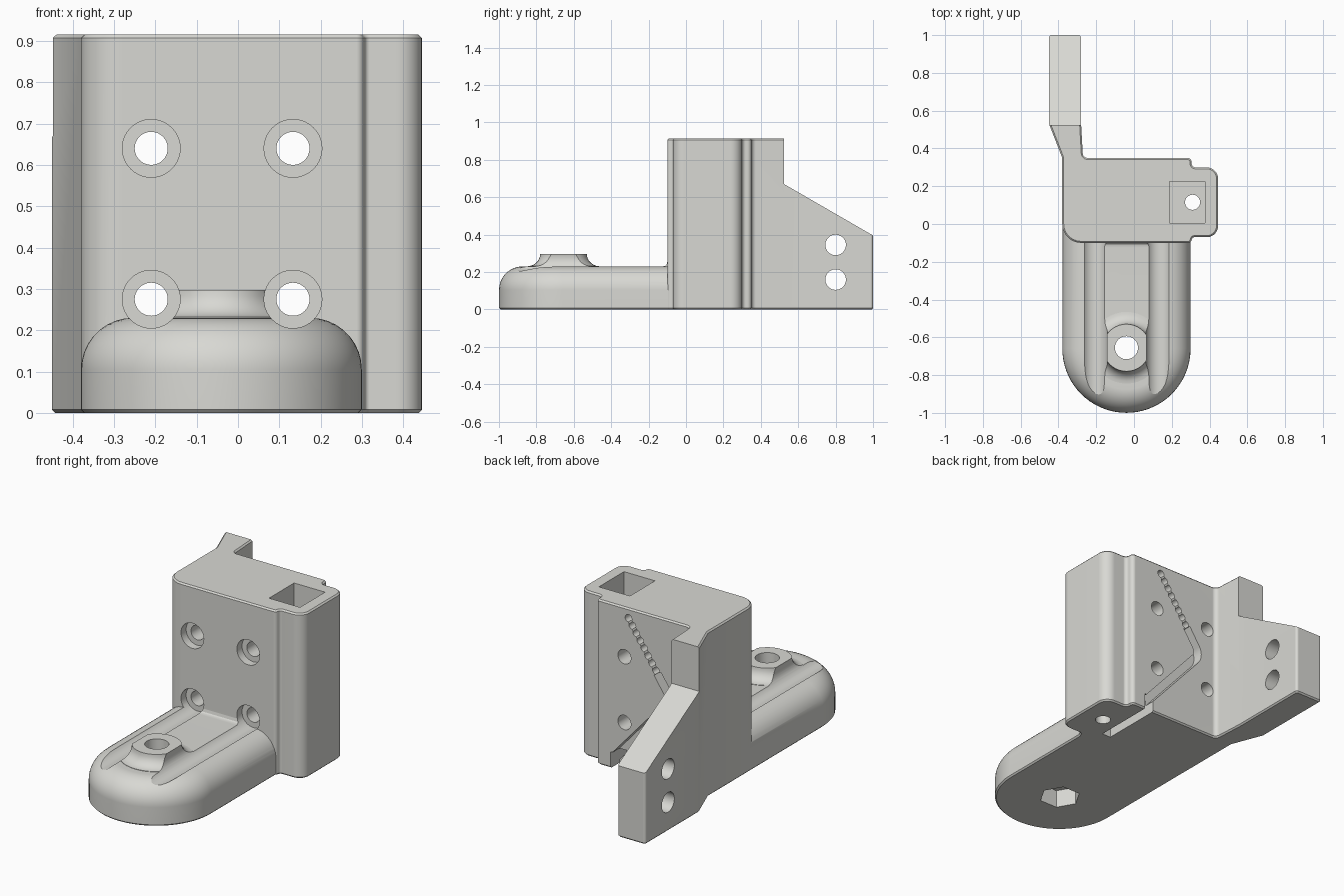
import bpy, bmesh, math
from mathutils import Vector

cube = bpy.data.objects.get("Cube")
if cube:
    bpy.data.objects.remove(cube)

grey = bpy.data.materials.new("warm_grey_plastic")
grey.use_nodes = True
color = (0.69, 0.69, 0.655, 1)
grey.diffuse_color = color
grey.node_tree.nodes["Principled BSDF"].inputs["Base Color"].default_value = color


def loft(name, rings):
    """Closed solid through rings of equal point count."""
    bm = bmesh.new()
    loops = [[bm.verts.new(p) for p in ring] for ring in rings]
    n = len(loops[0])
    for a, b in zip(loops, loops[1:]):
        for i in range(n):
            j = (i + 1) % n
            bm.faces.new((a[i], a[j], b[j], b[i]))
    bm.faces.new(loops[0][::-1])
    bm.faces.new(loops[-1])
    bmesh.ops.recalc_face_normals(bm, faces=bm.faces[:])
    mesh = bpy.data.meshes.new(name)
    bm.to_mesh(mesh)
    bm.free()
    mesh.materials.append(grey)
    ob = bpy.data.objects.new(name, mesh)
    bpy.context.collection.objects.link(ob)
    return ob


def prism(name, pts, lo, hi, axis='Z'):
    place = {'X': lambda p, d: (d, p[0], p[1]),
             'Y': lambda p, d: (p[0], d, p[1]),
             'Z': lambda p, d: (p[0], p[1], d)}[axis]
    return loft(name, [[place(p, d) for p in pts] for d in (lo, hi)])


def circle(cx, cy, r, n=40):
    return [(cx + r * math.cos(math.tau * i / n), cy + r * math.sin(math.tau * i / n))
            for i in range(n)]


def rect(x0, x1, y0, y1):
    return [(x0, y0), (x1, y0), (x1, y1), (x0, y1)]


def rounded(corners, steps=7):
    """Replace each (x, y, radius) corner with an arc."""
    out = []
    for i, (x, y, r) in enumerate(corners):
        p = Vector((x, y))
        if r == 0:
            out.append((x, y))
            continue
        nxt = corners[(i + 1) % len(corners)]
        a = (Vector(corners[i - 1][:2]) - p).normalized()
        b = (Vector(nxt[:2]) - p).normalized()
        half = a.angle(b) / 2
        centre = p + (a + b).normalized() * r / math.sin(half)
        u = p + a * r / math.tan(half) - centre
        v = p + b * r / math.tan(half) - centre
        sweep = math.atan2(u.x * v.y - u.y * v.x, u.dot(v))
        start = math.atan2(u.y, u.x)
        for k in range(steps + 1):
            t = start + sweep * k / steps
            out.append((centre.x + r * math.cos(t), centre.y + r * math.sin(t)))
    return out


def inset(pts, d):
    """Shrink a counter-clockwise outline by d."""
    out = []
    for i, p in enumerate(pts):
        p = Vector(p)
        a = (p - Vector(pts[i - 1])).normalized()
        b = (Vector(pts[(i + 1) % len(pts)]) - p).normalized()
        na, nb = Vector((-a.y, a.x)), Vector((-b.y, b.x))
        q = p + (na + nb) * d / (1 + na.dot(nb))
        out.append((q.x, q.y))
    return out


def strip(path, w):
    """Outline of a band of half width w along an open path."""
    left, right = [], []
    for i, p in enumerate(path):
        a, b = path[max(i - 1, 0)], path[min(i + 1, len(path) - 1)]
        d = Vector((b[0] - a[0], b[1] - a[1])).normalized() * w
        left.append((p[0] - d.y, p[1] + d.x))
        right.append((p[0] + d.y, p[1] - d.x))
    return left + right[::-1]


def combine(target, tool, operation='DIFFERENCE'):
    tool.hide_render = True
    mod = target.modifiers.new("combine", 'BOOLEAN')
    mod.operation, mod.solver, mod.object = operation, 'EXACT', tool
    bpy.context.view_layer.objects.active = target
    bpy.ops.object.modifier_apply(modifier=mod.name)
    bpy.data.objects.remove(tool)


# Upright block with side column and rear arm, from one plan outline
plan = rounded([
    (-.38, -.10, .10), (.30, -.10, .018), (.31, -.07, .012), (.445, -.07, .06),
    (.445, .30, .06), (.305, .30, .02), (.305, .35, .022), (-.27, .35, .025),
    (-.28, .53, 0), (-.28, 1, .014), (-.45, 1, .014), (-.45, .53, 0), (-.38, .35, 0)])
EDGE, HEIGHT = .008, .915
small = inset(plan, EDGE)
bracket = loft("mounting_bracket", [
    [(*p, z) for p in ring] for ring, z in
    ((small, 0), (plan, EDGE), (plan, HEIGHT - EDGE), (small, HEIGHT))])

# Sloped top of the rear arm
combine(bracket, prism("arm_slope", [(.525, 1), (.525, .67), (1.02, .384), (1.02, 1)],
                       -.6, -.1, 'X'))

# Rounded foot
CX, CY, HALF, TOP, FILLET = -.04, -.66, .3395, .23, .125


def foot_ring(shrink, z):
    r = HALF - shrink
    arc = [(CX + r * math.cos(a), CY + r * math.sin(a), z)
           for a in (math.pi + math.pi * i / 36 for i in range(37))]
    return arc + [(CX + r, .06, z), (CX - r, .06, z)]


rings = [foot_ring(EDGE, 0), foot_ring(0, EDGE)]
for i in range(10):
    a = math.pi / 2 * i / 9
    rings.append(foot_ring(FILLET * (1 - math.cos(a)), TOP - FILLET * (1 - math.sin(a))))
combine(bracket, loft("foot", rings), 'UNION')

# Small fillet where the foot meets the wall
corner = [(-.08, .20), (-.125, .20), (-.125, .23), (-.109, .234), (-.104, .239),
          (-.10, .255), (-.08, .255)]
combine(bracket, prism("wall_fillet", corner, -.25, .17, 'X'), 'UNION')

# Flared boss
boss = [[(*p, .19) for p in circle(CX, -.655, .19)]]
for i in range(8):
    a = math.pi / 2 * i / 7
    r, z = .19 - .065 * math.sin(a), .297 - .065 * math.cos(a)
    boss.append([(*p, z) for p in circle(CX, -.655, r)])
combine(bracket, loft("boss", boss), 'UNION')

# Boss hole and hex nut pocket beneath
combine(bracket, prism("boss_hole", circle(CX, -.655, .061), -.1, .5))
combine(bracket, prism("nut_pocket", circle(CX, -.655, .108, 6), -.1, .1))

# Four wall bolts: tool clearance with counterbore, then through hole
for x in (-.21, .133):
    for z in (.275, .64):
        combine(bracket, prism("counterbore", circle(x, z, .07), -1.1, -.055, 'Y'))
        combine(bracket, prism("bolt_hole", circle(x, z, .04), -.3, .5, 'Y'))

# Cross holes in the arm
for z in (.16, .345):
    combine(bracket, prism("arm_hole", circle(.80, z, .055), -.6, -.1, 'X'))

# Square pocket in the column with a hole through its floor
combine(bracket, prism("column_pocket", rect(.187, .377, .005, .225), .15, 1.1))
combine(bracket, prism("column_hole", circle(.31, .115, .04), -.1, .3))

# Cable channel in the back face, leading to a slot underneath
path = rounded([(-.07, .60, 0), (-.16, .465, .06), (.19, .07, 0)])
combine(bracket, prism("cable_channel", strip(path, .025), .29, .45, 'Y'))
combine(bracket, prism("cable_slot", rect(.163, .217, .0, .45), -.1, .09))

# Toothed upper run of the channel
start, end = Vector((.108, .86)), Vector((-.07, .60))
combine(bracket, prism("tooth_run", strip([start, end - (start - end) * .05], .013),
                       .292, .45, 'Y'))
for i in range(8):
    p = start.lerp(end, i / 7.4)
    combine(bracket, prism("tooth_notch", circle(p.x, p.y, .021, 16), .295, .45, 'Y'))

# Smooth shading with crisp edges
bpy.ops.object.select_all(action='DESELECT')
bracket.select_set(True)
bpy.context.view_layer.objects.active = bracket
bpy.ops.object.shade_smooth_by_angle(angle=math.radians(28))
weighted = bracket.modifiers.new("even_normals", 'WEIGHTED_NORMAL')
weighted.keep_sharp = True
